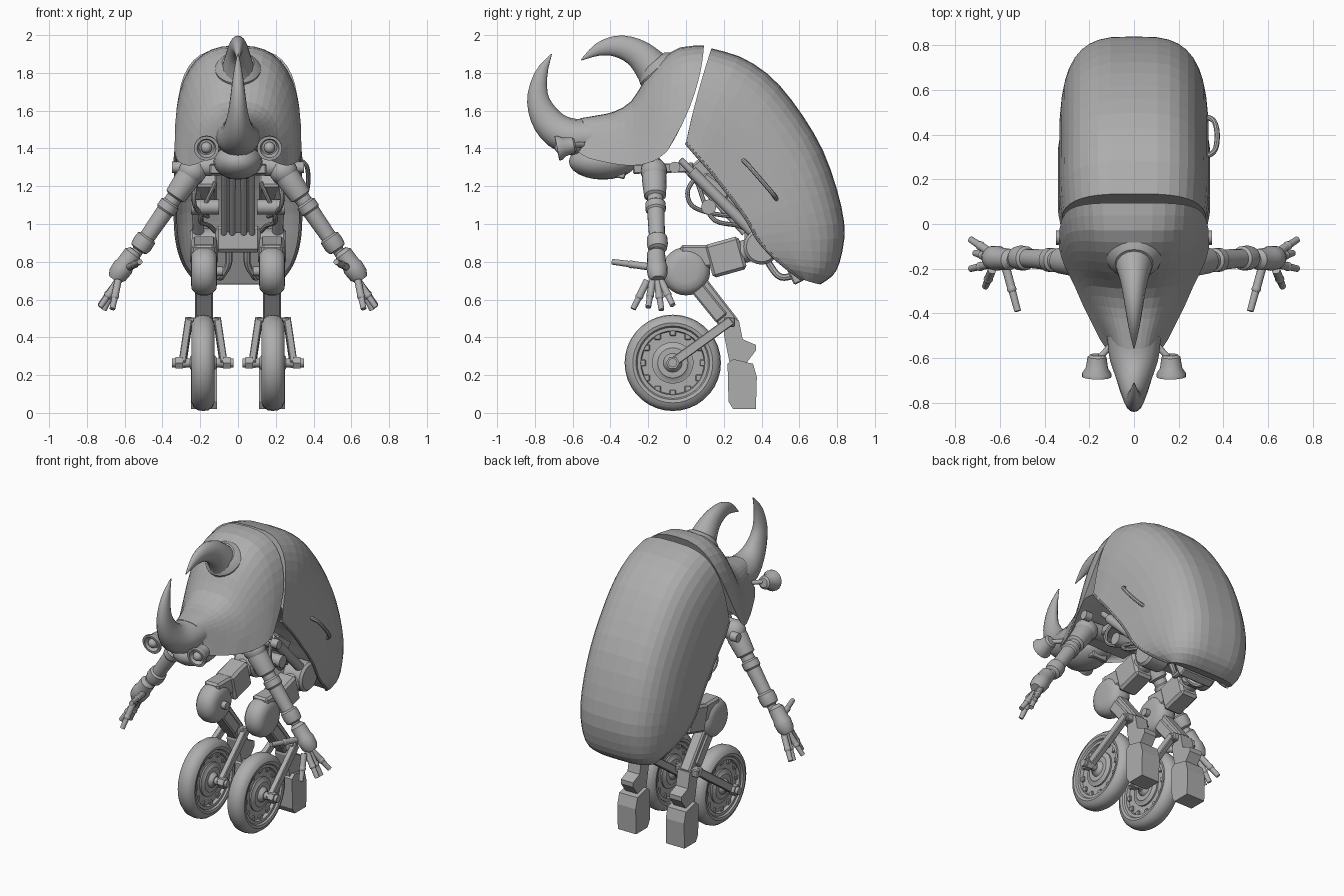
import bpy, bmesh, math
from mathutils import Vector, Matrix

if "Cube" in bpy.data.objects:
    bpy.data.objects.remove(bpy.data.objects["Cube"])

grey = bpy.data.materials.new("plain grey")
grey.use_nodes = True
colour = (0.42, 0.42, 0.42, 1)
grey.diffuse_color = colour
grey.node_tree.nodes["Principled BSDF"].inputs["Base Color"].default_value = colour
rounded = []


def finish(name, bm, smooth=False):
    bmesh.ops.recalc_face_normals(bm, faces=bm.faces)
    mesh = bpy.data.meshes.new(name)
    bm.to_mesh(mesh)
    bm.free()
    mesh.materials.append(grey)
    ob = bpy.data.objects.new(name, mesh)
    bpy.context.collection.objects.link(ob)
    if smooth:
        rounded.append(ob)
    return ob


def resample(pts, n):
    """Catmull-Rom resampling of tuples."""
    out, last = [], len(pts) - 1
    for i in range(n + 1):
        u = i / n * last
        k = min(int(u), last - 1)
        t = u - k
        p0, p1, p2, p3 = (pts[max(0, min(last, k + d))] for d in (-1, 0, 1, 2))
        out.append([b + t / 2 * (c - a + t * (2 * a - 5 * b + 4 * c - d + t * (3 * (b - c) + d - a)))
                    for a, b, c, d in zip(p0, p1, p2, p3)])
    return out


def loft(name, rings, smooth=False):
    bm = bmesh.new()
    rows = [[bm.verts.new(p) for p in ring] for ring in rings]
    n = len(rows[0])
    for a, b in zip(rows, rows[1:]):
        for i in range(n):
            j = (i + 1) % n
            bm.faces.new((a[i], a[j], b[j], b[i]))
    bm.faces.new(rows[0])
    bm.faces.new(rows[-1])
    return finish(name, bm, smooth)


def carapace(name, stations, n, power, hollow, bow, segs=20):
    """Vaulted shell: each station is top y, z, rim y, z and half width; bow curves it in y."""
    rings = []
    for ty, tz, ry, rz, w in resample(stations, n):
        ring = []
        for side, depth in ((1, 1), (-1, hollow)):
            for i in range(segs):
                a = math.pi * i / segs
                c = math.cos(a)
                s = math.sin(a) ** power * depth
                x = side * w * math.copysign(abs(c) ** power, c)
                ring.append((x, ry + (ty - ry) * s + 4 * bow * s * (1 - s), rz + (tz - rz) * s))
        rings.append(ring)
    return loft(name, rings)


def horn(name, pts, n=16, segs=16):
    """Tapered horn: points are y, z, in-plane radius and x radius."""
    path, rings = resample(pts, n), []
    for i, (y, z, r, rx) in enumerate(path):
        a, b = path[max(i - 1, 0)], path[min(i + 1, n)]
        d = Vector((b[0] - a[0], b[1] - a[1])).normalized()
        angles = [2 * math.pi * k / segs for k in range(segs)]
        rings.append([(rx * math.cos(t), y - d.y * r * math.sin(t), z + d.x * r * math.sin(t))
                      for t in angles])
    return loft(name, rings, True)


def frame(a, direction):
    z = Vector(direction).normalized()
    ref = Vector((1, 0, 0)) if abs(z.x) < 0.9 else Vector((0, 1, 0))
    x = (ref - z * ref.dot(z)).normalized()
    return Matrix.Translation(a) @ Matrix((x, z.cross(x), z)).transposed().to_4x4()


def lathe(name, a, direction, profile, n=20):
    """Turned part: profile of distance along axis and radius."""
    m = frame(a, direction)
    return loft(name, [[m @ Vector((r * math.cos(2 * math.pi * k / n), r * math.sin(2 * math.pi * k / n), h))
                        for k in range(n)] for h, r in profile], True)


def rod(name, a, b, r, r2=None, n=12):
    d = Vector(b) - Vector(a)
    return lathe(name, a, d, [(0, r), (d.length, r if r2 is None else r2)], n)


def beam(name, a, b, w, d):
    bm = bmesh.new()
    v = Vector(b) - Vector(a)
    m = frame((Vector(a) + Vector(b)) / 2, v) @ Matrix.Diagonal((w, d, v.length, 1))
    bmesh.ops.create_cube(bm, size=1, matrix=m)
    bmesh.ops.bevel(bm, geom=bm.edges[:], offset=min(w, d) * 0.12, segments=1, affect='EDGES')
    return finish(name, bm)


def ball(name, c, size):
    bm = bmesh.new()
    m = Matrix.Translation(c) @ Matrix.Diagonal((*size, 1))
    bmesh.ops.create_uvsphere(bm, u_segments=20, v_segments=12, radius=1, matrix=m)
    return finish(name, bm, True)


def cable(name, pts, r=0.012):
    path = [Vector(p) for p in resample(pts, 4 * len(pts))]
    rings = []
    for i, p in enumerate(path):
        m = frame(p, path[min(i + 1, len(path) - 1)] - path[max(i - 1, 0)])
        rings.append([m @ Vector((r * math.cos(k * math.pi / 4), r * math.sin(k * math.pi / 4), 0))
                      for k in range(8)])
    return loft(name, rings, True)


def slab(name, outline, x, half):
    """Plate with a y-z outline, thick along x."""
    return loft(name, [[(x + s * half, y, z) for y, z in outline] for s in (-1, 1)])


# Back shell and neck shield
back = [(.135, 1.93, .00, 1.43, .325), (.30, 1.88, .06, 1.36, .335), (.46, 1.77, .13, 1.28, .335),
        (.60, 1.60, .20, 1.19, .335), (.72, 1.40, .27, 1.10, .335), (.80, 1.18, .33, 1.01, .335),
        (.84, .98, .38, .92, .328), (.82, .82, .45, .84, .31), (.78, .73, .53, .77, .28),
        (.71, .68, .61, .71, .235)]
carapace("back_shell", back, 20, 0.62, 0.3, -.008)
shield = [(.095, 1.945, -.10, 1.385, .336), (-.03, 1.935, -.15, 1.345, .325), (-.13, 1.87, -.21, 1.32, .30),
          (-.22, 1.76, -.28, 1.31, .265), (-.29, 1.65, -.36, 1.315, .23), (-.38, 1.595, -.44, 1.33, .19),
          (-.47, 1.575, -.52, 1.35, .15), (-.56, 1.56, -.57, 1.38, .115)]
carapace("neck_shield", shield, 14, 0.75, 0.2, .04)
cable("side_handle", [(.32, .30, 1.34), (.362, .33, 1.31), (.372, .40, 1.23), (.358, .46, 1.16), (.32, .48, 1.13)])

# Horns, collar and jaw
horn("front_horn", [(-.50, 1.46, .10, .12), (-.60, 1.46, .098, .11), (-.69, 1.50, .09, .08),
                    (-.755, 1.58, .075, .055), (-.785, 1.68, .055, .04), (-.765, 1.80, .033, .024),
                    (-.712, 1.90, .003, .003)])
horn("top_horn", [(-.11, 1.74, .13, .11), (-.18, 1.83, .095, .085), (-.26, 1.905, .075, .06),
                  (-.36, 1.94, .058, .042), (-.46, 1.925, .035, .025), (-.555, 1.868, .003, .003)])
lathe("horn_collar", (0, -.145, 1.815), (0, -.66, .75), [(-.05, .122), (.012, .122), (.03, .108), (.05, .085)], 24)
ball("jaw", (0, -.44, 1.33), (.13, .18, .095))
beam("chin", (0, -.54, 1.32), (0, -.32, 1.26), .11, .05)
beam("neck_base", (0, -.28, 1.29), (0, .04, 1.30), .30, .05)

# Inner frame and belly
beam("pelvis", (-.12, .38, .92), (.12, .38, .92), .14, .14)
beam("chest_plate", (0, .04, 1.32), (0, .34, .98), .12, .10)
beam("tail_plate", (0, .50, .90), (0, .60, .69), .24, .06)

for s, side in ((1, "left"), (-1, "right")):
    def P(x, y, z):
        return (x * s, y, z)

    cable(side + "_shell_rim", [P(w - .004, ry, rz) for _, _, ry, rz, w in back], 0.009)

    # Lamp eyes
    lathe(side + "_eye", P(.165, -.585, 1.42), P(.02, -1, -.2),
          [(0, .03), (.01, .042), (.06, .05), (.085, .066), (.10, .066), (.10, .05), (.07, .04)])
    ball(side + "_pupil", P(.167, -.665, 1.404), (.03, .03, .03))
    rod(side + "_eye_stalk", P(.10, -.54, 1.42), P(.155, -.60, 1.42), .014)

    # Body works
    for k in (.03, .075):
        rod(side + "_spine_rod", P(k, -.01, 1.30), P(k, .31, .95), .016)
    beam(side + "_rib_block", P(.17, .08, 1.24), P(.17, .22, 1.14), .12, .09)
    rod(side + "_rib_drum", P(.10, .12, 1.09), P(.25, .12, 1.09), .04)
    rod(side + "_waist_piston", P(.22, .03, 1.28), P(.21, .36, .95), .03)
    rod(side + "_waist_ram", P(.22, -.03, 1.34), P(.20, .42, .89), .018)
    cable(side + "_loop_cable", [P(.2, .07, 1.27), P(.23, .01, 1.18), P(.23, .03, 1.10),
                                 P(.2, .12, 1.06), P(.16, .25, 1.04)])
    cable(side + "_waist_cable", [P(.12, .06, 1.22), P(.2, .14, 1.03), P(.15, .28, .99), P(.1, .38, .94)])
    cable(side + "_belly_pipe", [P(.05, .40, .88), P(.05, .44, .79), P(.09, .50, .72), P(.1, .58, .73)], .018)

    # Arm with joint rings
    ball(side + "_shoulder", P(.24, -.17, 1.28), (.075, .07, .07))
    rod(side + "_shoulder_bar", P(.06, -.17, 1.31), P(.24, -.17, 1.30), .05)
    rod(side + "_shoulder_knob", P(.30, -.06, 1.30), P(.35, -.06, 1.30), .03)
    lathe(side + "_arm", P(.24, -.17, 1.28), P(.29, .02, -.42),
          [(0, .06), (.05, .066), (.16, .058), (.17, .042), (.20, .042), (.21, .054), (.25, .054), (.26, .046),
           (.42, .042), (.43, .054), (.47, .056), (.50, .05), (.51, .03), (.55, .03)])
    lathe(side + "_hand", P(.545, -.16, .86), P(.10, .01, -.14),
          [(0, .03), (.02, .048), (.09, .05), (.11, .056), (.16, .052), (.19, .035)])
    for tip in ((.73, -.07, .57), (.71, -.13, .545), (.73, -.20, .56), (.665, -.28, .55), (.52, -.39, .80)):
        thumb = tip[1] < -.35
        a = Vector(P(.58, -.17, .77) if thumb else P(.635, -.165 + (tip[1] + .165) * .35, .70))
        b = Vector(P(*tip))
        mid = a.lerp(b, .55)
        rod(side + "_finger_base", a, mid, .019)
        rod(side + "_finger_tip", a.lerp(b, .5), b, .017, .015)
        ball(side + "_knuckle", mid, (.021, .021, .021))

    # Thigh, knee and shin
    lathe(side + "_hip", P(.105, .40, .88), P(1, 0, 0), [(0, .08), (.015, .095), (.135, .095), (.15, .08)], 24)
    rod(side + "_thigh_rear", P(.18, .40, .88), P(.18, .22, .83), .06, n=16)
    beam(side + "_thigh_middle", P(.18, .30, .85), P(.18, .12, .80), .13, .18)
    beam(side + "_thigh_front", P(.18, .14, .83), P(.18, -.03, .83), .11, .12)
    lathe(side + "_knee", P(.18, 0, .75), P(1, 0, 0),
          [(-.07, .06), (-.065, .095), (-.045, .118), (-.02, .128), (.02, .128), (.045, .118), (.065, .095), (.07, .06)], 28)
    rod(side + "_knee_pin", P(.08, 0, .75), P(.18, 0, .75), .025)
    beam(side + "_shin", P(.18, .03, .73), P(.18, .24, .46), .075, .10)
    beam(side + "_shin_cover", P(.18, .06, .66), P(.18, .19, .50), .095, .075)

    # Heel strut and foot
    slab(side + "_heel_strut", [(.22, .50), (.28, .49), (.30, .39), (.37, .36), (.37, .33), (.31, .25),
                                (.23, .27), (.20, .42)], .18 * s, .045)
    slab(side + "_foot", [(.22, .26), (.25, .285), (.355, .26), (.375, .19), (.37, .02), (.25, .02), (.225, .06)],
         .18 * s, .068)

    # Fork and axle
    rod(side + "_axle", P(.025, -.07, .265), P(.35, -.07, .265), .024)
    beam(side + "_fork_bridge", P(.10, .23, .48), P(.27, .23, .48), .06, .05)
    for k in (-1, 1):
        beam(side + "_fork_arm", P(.185 + k * .075, .24, .49), P(.185 + k * .11, -.085, .255), .038, .05)
        rod(side + "_axle_nut", P(.185 + k * .105, -.07, .265), P(.185 + k * .145, -.07, .265), .036, n=6)

    # Wheel: tyre, rim lugs and stepped hub
    half = [(-.025, .165), (-.045, .17), (-.045, .188), (-.056, .195), (-.06, .212), (-.05, .235), (-.028, .251)]
    lathe(side + "_tyre", P(.185, -.07, .265), P(1, 0, 0),
          half + [(0, .255)] + [(-h, r) for h, r in reversed(half)], 36)
    half = [(-.07, .03), (-.055, .045), (-.045, .05), (-.045, .08), (-.04, .085), (-.035, .11)]
    lathe(side + "_hub", P(.185, -.07, .265), P(1, 0, 0),
          half + [(-h, r) for h, r in reversed(half)], 28)
    for i in range(12):
        a = i * math.pi / 6
        y, z = -.07 + .16 * math.cos(a), .265 + .16 * math.sin(a)
        beam(side + "_rim_lug", P(.148, y, z), P(.222, y, z), .034, .034)

# Smooth the turned and curved parts
bpy.ops.object.select_all(action='DESELECT')
for ob in rounded:
    ob.select_set(True)
bpy.context.view_layer.objects.active = rounded[0]
bpy.ops.object.shade_smooth_by_angle(angle=math.radians(35))
